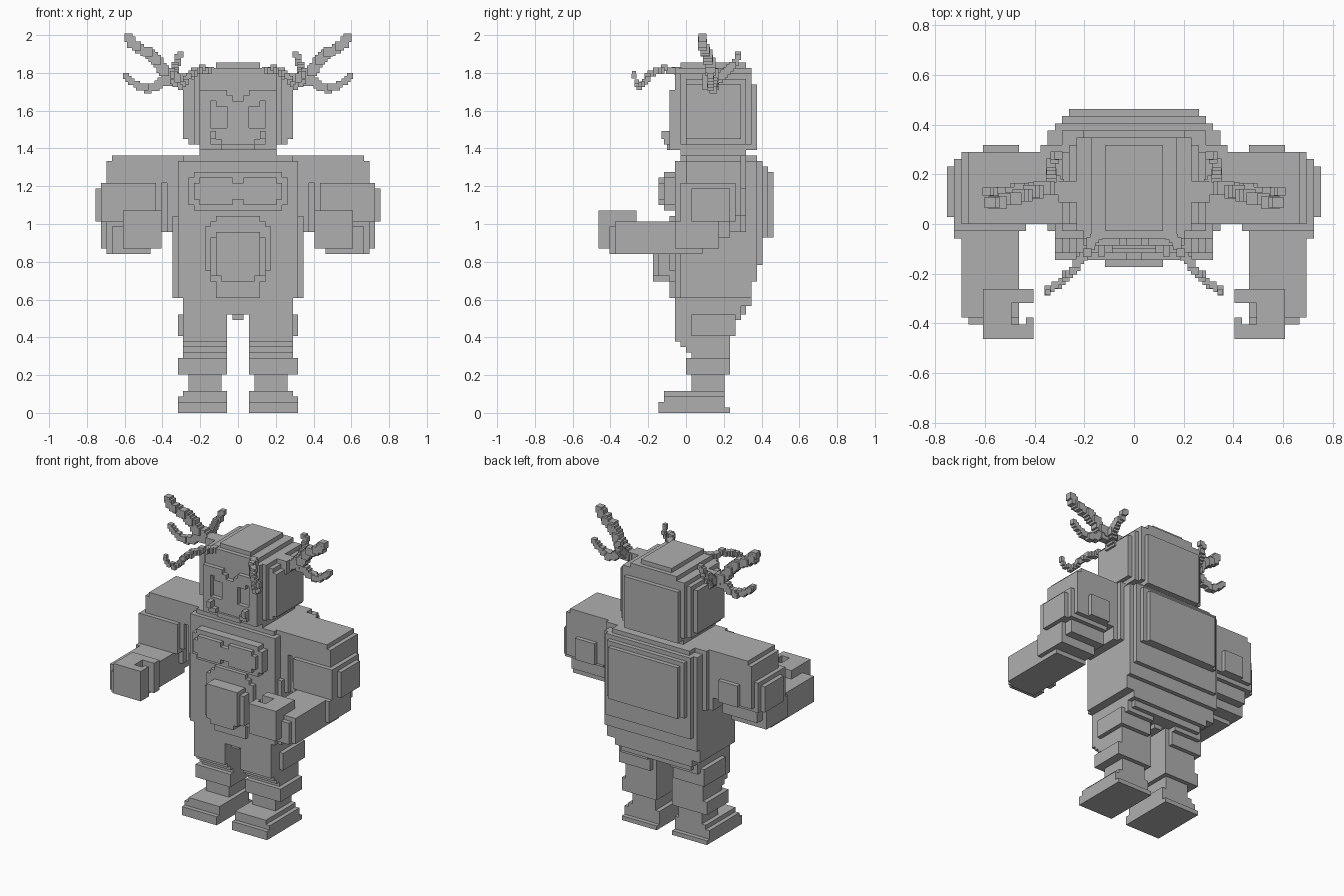
import bpy
import bmesh
from mathutils import Vector, Matrix

UNIT = 2 / 69  # edge of one block

cube = bpy.data.objects.get("Cube")
if cube:
    bpy.data.objects.remove(cube, do_unlink=True)

grey = bpy.data.materials.new("plain_grey")
grey.use_nodes = True
shade = (0.43, 0.43, 0.43, 1)
grey.diffuse_color = shade
grey.node_tree.nodes["Principled BSDF"].inputs["Base Color"].default_value = shade


def box(x, y, z):
    """Block given by its ranges; a single x means symmetric about the middle."""
    if not isinstance(x, tuple):
        x = (-x, x)
    low, high = (Vector(corner) * UNIT for corner in zip(x, y, z))
    return low, high


def part(name, *boxes, mirror=False):
    bm = bmesh.new()
    for low, high in boxes:
        size = Matrix.Diagonal((high - low).to_4d())
        size[3][3] = 1
        bmesh.ops.create_cube(bm, size=1, matrix=Matrix.Translation((low + high) / 2) @ size)
    mesh = bpy.data.meshes.new(name)
    bm.to_mesh(mesh)
    bm.free()
    mesh.materials.append(grey)
    obj = bpy.data.objects.new(name, mesh)
    bpy.context.collection.objects.link(obj)
    if mirror:
        obj.modifiers.new("mirror", "MIRROR")
    return obj


def branch(*points, thick=1.5):
    """Chain of small blocks snapped to half units along a path, thinner at the tip."""
    cells = {}
    points = [Vector(p) / UNIT for p in points]
    total = len(points) - 1
    for i, (a, b) in enumerate(zip(points, points[1:])):
        count = max(2, int((b - a).length * 1.5))
        for k in range(count + 1):
            p = a.lerp(b, k / count)
            key = tuple(round(c * 2) / 2 for c in p)
            cells.setdefault(key, thick - 0.5 * (i + k / count) / total)
    for key, size in cells.items():
        half = Vector.Fill(3, size / 2)
        yield (Vector(key) - half) * UNIT, (Vector(key) + half) * UNIT


# Feet and legs
part("foot",
     box(x=(2, 11), y=(-5, 8), z=(0, 1)),
     box(x=(2, 11), y=(-5, 7), z=(1, 2)),
     box(x=(2, 11), y=(-4, 7), z=(2, 3)),
     box(x=(2, 10), y=(-4, 7), z=(3, 4)), mirror=True)
part("ankle", box(x=(3, 9), y=(1, 7), z=(4, 7)), mirror=True)
part("boot_cuff", box(x=(2, 11), y=(0, 8), z=(7, 10)), mirror=True)
part("leg",
     *[box(x=(2, 10), y=(1 - i, 8), z=(10 + i, 20)) for i in range(4)],
     box(x=(9, 11), y=(1, 9), z=(14, 18)),
     box(x=(3, 10), y=(7, 9), z=(14, 20)),
     box(x=(3, 10), y=(8, 10), z=(17, 20)), mirror=True)

# Hips
part("hips",
     box(x=1, y=(-1, 8), z=(17, 18)),
     box(x=2, y=(-2, 9), z=(18, 20)),
     box(x=9, y=(5, 11), z=(18, 20)),
     box(x=10, y=(-2, 12), z=(19.5, 21)))

# Torso
part("torso",
     box(x=11, y=(-2, 12), z=(21, 46)),
     box(x=12, y=(-1, 12), z=(21, 36)),
     box(x=13, y=(0, 11), z=(33, 47)),
     box(x=14, y=(1, 10), z=(33, 47)),
     box(x=10, y=(-1, 13), z=(36, 47)))
part("back_plate",
     box(x=12, y=(11, 13), z=(24, 46)),
     box(x=11, y=(12, 14), z=(27, 46)),
     box(x=10, y=(13, 15), z=(32, 45)),
     box(x=9, y=(14, 16), z=(32, 44)))
part("chest_rim",
     box(x=9, y=(-4, -2), z=(38, 43)),
     box(x=8, y=(-4, -2), z=(37, 44)))
part("chest_plate",
     box(x=(1, 7), y=(-5, -3), z=(38, 43)),
     box(x=(0, 8), y=(-5, -3), z=(39, 42)), mirror=True)
part("belly_rim",
     box(x=6, y=(-3, -2), z=(26, 34)),
     box(x=5, y=(-3, -2), z=(24, 35)),
     box(x=4, y=(-3, -2), z=(21, 36)))
part("belly_plate",
     box(x=4, y=(-6, -2), z=(25, 33)),
     box(x=3, y=(-6, -2), z=(24, 33)),
     box(x=5, y=(-5, -2), z=(25, 32)))

# Arms
part("shoulder",
     box(x=(13, 23), y=(0, 10), z=(42, 47)),
     box(x=(14, 24), y=(0, 10), z=(42, 46)), mirror=True)
part("upper_arm",
     box(x=(14, 24), y=(0, 10), z=(36, 43)),
     box(x=(15, 25), y=(-1, 9), z=(35, 42)),
     box(x=(17, 26), y=(1, 8), z=(35, 41)),
     box(x=(16, 21), y=(2, 11), z=(36, 41)),
     box(x=(15, 24), y=(1, 8), z=(32, 36)),
     box(x=(16, 23), y=(2, 6), z=(30, 33)), mirror=True)
part("forearm",
     box(x=(16, 24), y=(-13, 3), z=(29, 35)),
     box(x=(17, 25), y=(-2, 6), z=(30, 35)),
     box(x=(16, 23), y=(-14, -2), z=(29, 34)), mirror=True)
part("hand",
     box(x=(17, 21), y=(-16, -9), z=(30, 37)),
     box(x=(14, 18), y=(-11, -9), z=(30, 37)),
     box(x=(14, 18), y=(-16, -14), z=(30, 37)),
     box(x=(14, 15), y=(-14, -13), z=(30, 37)), mirror=True)

# Neck and head
part("neck", box(x=7, y=(-1, 11), z=(46, 48)))
part("head",
     box(x=7, y=(-2, 12), z=(48, 62)),
     box(x=8, y=(-1, 12), z=(49, 62)),
     box(x=6, y=(-2, 12), z=(62, 63)),
     box(x=4, y=(-1, 11), z=(63, 64)),
     box(x=7, y=(10, 13), z=(48, 60)))
part("head_side",
     box(x=(7, 9), y=(0, 11), z=(49, 61)),
     box(x=(8, 10), y=(0, 10), z=(50, 60)),
     mirror=True)

# Face: brows, cheeks and nose frame the sunken eyes
part("brow",
     box(x=(2, 6), y=(-3, -2), z=(57, 59)),
     box(x=(1, 4), y=(-3, -2), z=(56, 58)),
     box(x=(0, 2), y=(-3, -2), z=(55, 57)), mirror=True)
part("cheek",
     box(x=(5, 7), y=(-3, -2), z=(48, 59)),
     box(x=(2, 5), y=(-3, -2), z=(50, 52)),
     box(x=(0, 2), y=(-3, -2), z=(50, 56)), mirror=True)
part("jaw",
     box(x=5, y=(-3, -2), z=(48, 50)),
     box(x=3, y=(-3.5, -2), z=(48, 49)))
part("tusk",
     box(x=(3, 5), y=(-4, -2), z=(49, 50)),
     box(x=(4, 5), y=(-4.5, -2), z=(50, 51.5)), mirror=True)

# Front horns, curling forward and down, then up
part("front_horn",
     *branch((.15, -.04, 1.81), (.19, -.11, 1.82), (.25, -.19, 1.8),
             (.3, -.24, 1.73), (.34, -.26, 1.74), (.35, -.28, 1.8), thick=1.3),
     mirror=True)

# Antlers on the sides of the head
part("antler",
     box(x=(7, 10.5), y=(3, 6), z=(59, 62)),
     *branch((.27, .14, 1.75), (.38, .14, 1.8), (.46, .11, 1.9),
             (.56, .09, 1.95), (.58, .09, 1.98), thick=2),
     *branch((.3, .14, 1.77), (.4, .15, 1.75), (.48, .14, 1.71),
             (.54, .13, 1.74), (.6, .13, 1.78), thick=1.6),
     *branch((.29, .15, 1.76), (.34, .21, 1.79), (.33, .25, 1.84),
             (.31, .28, 1.9), thick=1.6),
     mirror=True)
